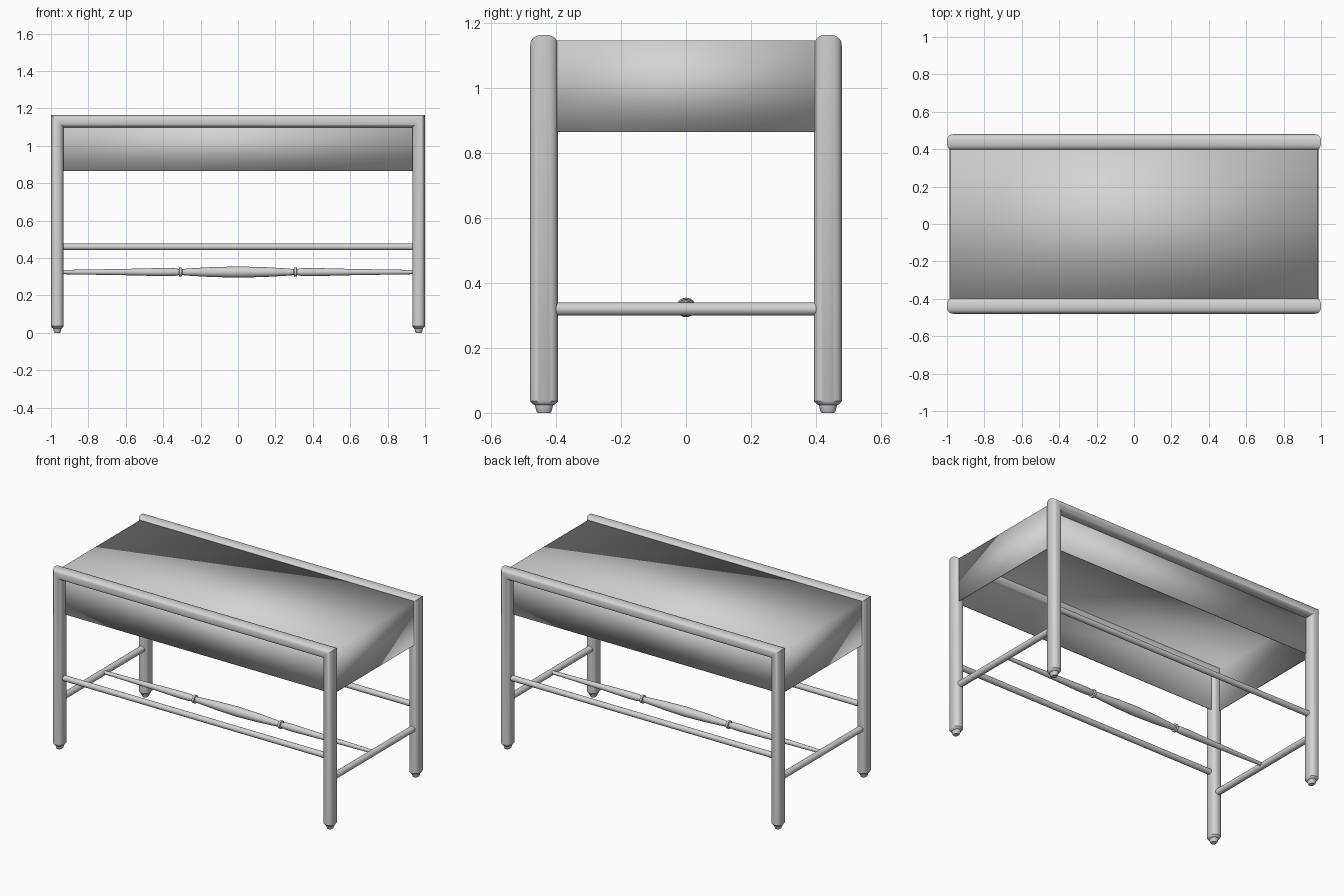
import bpy, bmesh, math
from mathutils import Vector

if "Cube" in bpy.data.objects:
    bpy.data.objects.remove(bpy.data.objects["Cube"])

grey = bpy.data.materials.new("light grey")
grey.diffuse_color = (0.65, 0.65, 0.65, 1)
grey.use_nodes = True
grey.node_tree.nodes["Principled BSDF"].inputs["Base Color"].default_value = grey.diffuse_color


def finish(name, bm, angle=None):
    bmesh.ops.recalc_face_normals(bm, faces=bm.faces[:])
    me = bpy.data.meshes.new(name)
    bm.to_mesh(me)
    bm.free()
    ob = bpy.data.objects.new(name, me)
    bpy.context.collection.objects.link(ob)
    me.materials.append(grey)
    for p in me.polygons:
        p.use_smooth = True
    if angle:
        bpy.ops.object.select_all(action='DESELECT')
        ob.select_set(True)
        bpy.context.view_layer.objects.active = ob
        bpy.ops.object.shade_smooth_by_angle(angle=math.radians(angle))
    return ob


def skin(bm, rings):
    """Bridge a list of vertex-position rings and cap both ends."""
    rings = [[bm.verts.new(p) for p in r] for r in rings]
    n = len(rings[0])
    for a, b in zip(rings, rings[1:]):
        for i in range(n):
            j = (i + 1) % n
            bm.faces.new((a[i], a[j], b[j], b[i]))
    bm.faces.new(rings[0])
    bm.faces.new(rings[-1])


def lathe(name, centre, axis, profile, sides=24):
    """Turned rod along 'x' or 'y'; profile is (position, radius)."""
    rings = []
    for t, r in profile:
        ring = []
        for k in range(sides):
            a = 2 * math.pi * k / sides
            u, v = r * math.cos(a), r * math.sin(a)
            ring.append(Vector(centre) + Vector((t, u, v) if axis == 'x' else (u, t, v)))
        rings.append(ring)
    bm = bmesh.new()
    skin(bm, rings)
    return finish(name, bm, 35)


LEG_X, LEG_Y, RAIL_Z = 0.966, 0.4375, 1.131
HALF_U, HALF_V = 0.034, 0.0425


def section(n=40):
    """Slightly squared oval cross-section of legs and rails."""
    pts = []
    for k in range(n):
        a = 2 * math.pi * k / n
        c, s = math.cos(a), math.sin(a)
        pts.append((HALF_U * math.copysign(abs(c) ** 0.85, c),
                    HALF_V * math.copysign(abs(s) ** 0.85, s)))
    return pts


def frame(name, y):
    """Two legs with turned feet and a mitred top rail, in one sweep."""
    foot = [(0.0, 0.45), (0.006, 0.55), (0.024, 0.66), (0.026, 0.8), (0.036, 1.0)]
    sec = section()
    left = [[Vector((-LEG_X - u * s, y + v * s, z)) for u, v in sec] for z, s in foot]
    left.append([Vector((-LEG_X - u, y + v, RAIL_Z + u)) for u, v in sec])
    right = [[Vector((-p.x, p.y, p.z)) for p in r] for r in reversed(left)]
    bm = bmesh.new()
    skin(bm, left + right)
    return finish(name, bm, 35)


for side, s in (("front", -1), ("back", 1)):
    frame(side + "_frame", s * LEG_Y)
    # long stretcher between the two legs of this frame
    lathe(side + "_stretcher", (0, s * LEG_Y, 0.46), 'x', [(-0.95, 0.018), (0.95, 0.018)])

for side, s in (("left", -1), ("right", 1)):
    lathe(side + "_stretcher", (s * LEG_X, 0, 0.32), 'y', [(-0.42, 0.02), (0.42, 0.02)])

# turned centre spindle joining the side stretchers
half = [(0.96, 0.011), (0.6, 0.017), (0.4, 0.022), (0.34, 0.021), (0.316, 0.016),
        (0.314, 0.025), (0.300, 0.025), (0.298, 0.016), (0.27, 0.019), (0.15, 0.026)]
lathe("centre_spindle", (0, 0, 0.325), 'x',
      [(-t, r) for t, r in half] + [(0, 0.03)] + half[::-1])

# seat: thin cover with hanging apron on all four sides, open below
bm = bmesh.new()
bmesh.ops.create_cube(bm, size=1)
for v in bm.verts:
    v.co = Vector((v.co.x * 1.96, v.co.y * 0.85, 1.148 if v.co.z > 0 else 0.865))
bm.normal_update()
bmesh.ops.delete(bm, geom=[f for f in bm.faces if f.normal.z < -0.5], context='FACES_ONLY')
seat = finish("seat_cover", bm)
mod = seat.modifiers.new("thickness", 'SOLIDIFY')
mod.thickness = 0.008
mod.offset = -1
